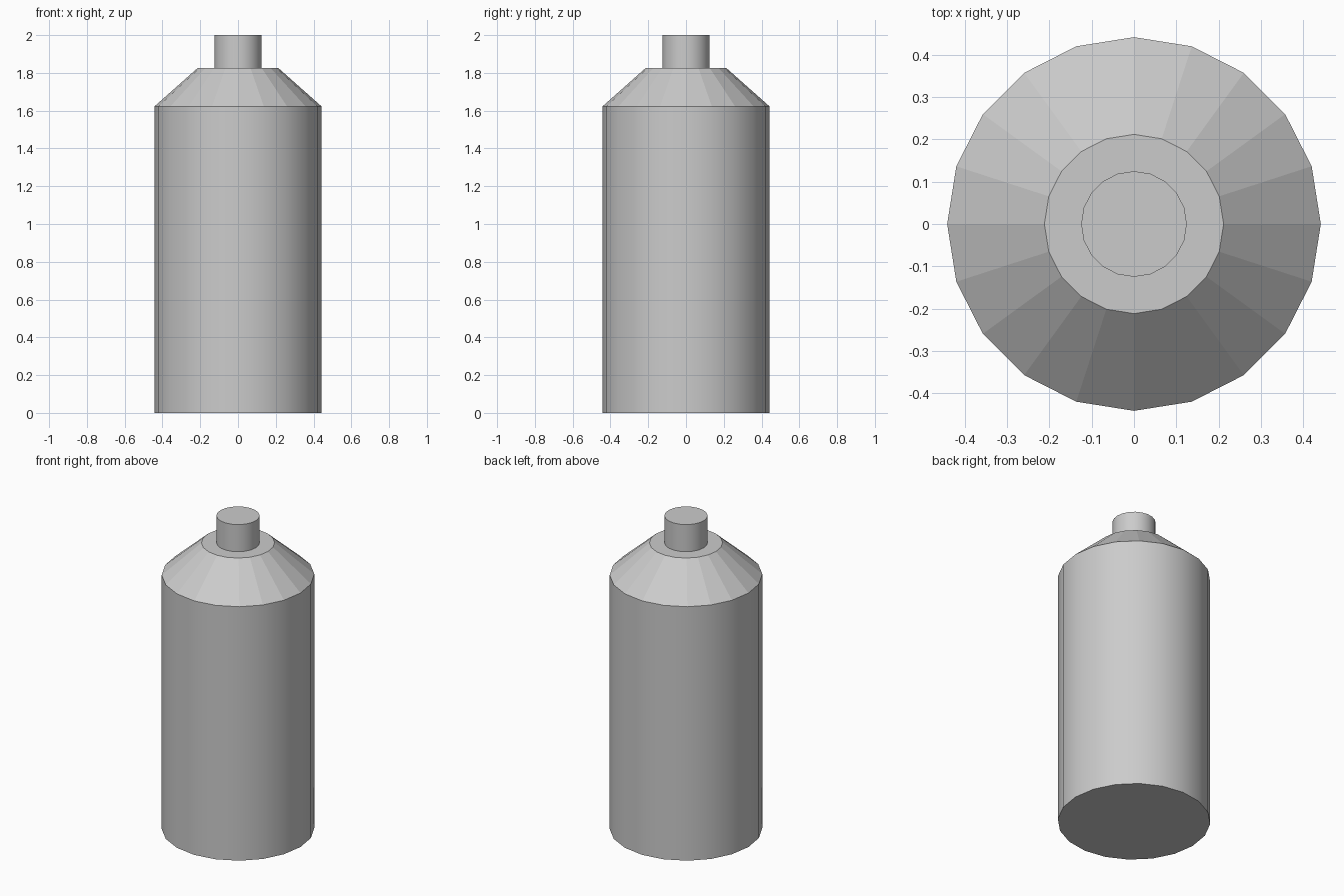
import bpy

if "Cube" in bpy.data.objects:
    bpy.data.objects.remove(bpy.data.objects["Cube"])

SIDES = 20


def frustum(name, r_bottom, r_top, z0, z1, smooth):
    bpy.ops.mesh.primitive_cone_add(vertices=SIDES, radius1=r_bottom, radius2=r_top,
                                    depth=z1 - z0, location=(0, 0, (z0 + z1) / 2))
    obj = bpy.context.object
    obj.name = name
    if smooth:
        bpy.ops.object.shade_smooth_by_angle()
    return obj


# Tall straight body, smooth around the side
frustum("bottle_body", 0.442, 0.442, 0.0, 1.623, True)
# Faceted sloping shoulder
frustum("bottle_shoulder", 0.442, 0.212, 1.623, 1.827, False)
# Short cap on the shoulder's flat top
frustum("bottle_cap", 0.125, 0.125, 1.827, 2.0, True)
